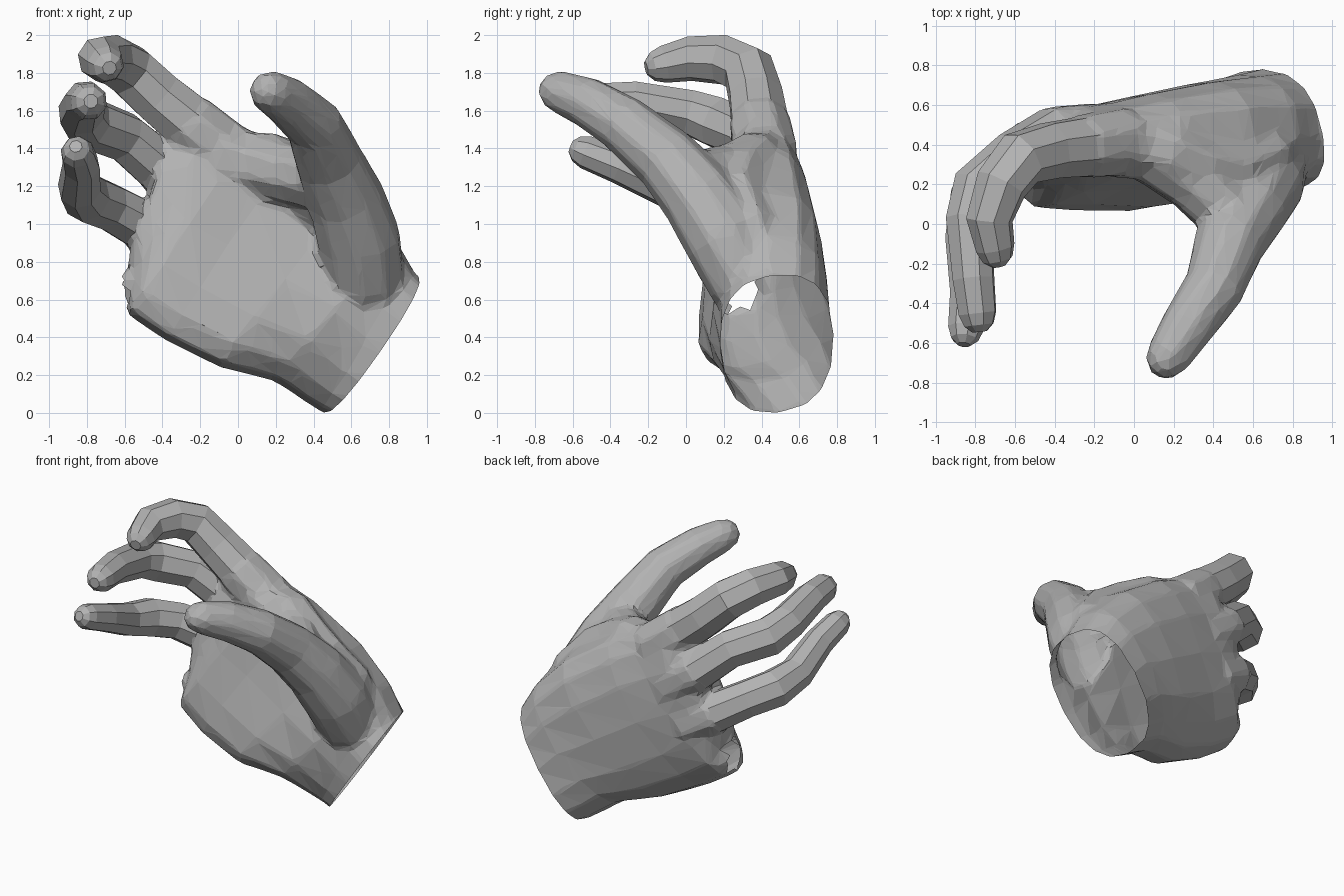
import bpy, bmesh, math
from mathutils import Vector

cube = bpy.data.objects.get("Cube")
if cube:
    bpy.data.objects.remove(cube, do_unlink=True)

grey = bpy.data.materials.new("plain grey")
grey.use_nodes = True
GREY = (0.45, 0.45, 0.45, 1)
grey.diffuse_color = GREY
grey.node_tree.nodes["Principled BSDF"].inputs["Base Color"].default_value = GREY


def skin(bm, rings):
    """Bridge a list of point rings and close both ends."""
    loops = [[bm.verts.new(p) for p in ring] for ring in rings]
    for a, b in zip(loops, loops[1:]):
        for i in range(len(a)):
            j = (i + 1) % len(a)
            bm.faces.new((a[i], a[j], b[j], b[i]))
    bm.faces.new(loops[0][::-1])
    bm.faces.new(loops[-1])


def tube(bm, path, sides=8):
    """Tube along (x, y, z, radius) stations with a rounded far end."""
    pts = [Vector(p[:3]) for p in path]
    radii = [p[3] for p in path]
    out, end, r = (pts[-1] - pts[-2]).normalized(), pts[-1], radii[-1]
    for reach, size in ((0.6, 0.78), (0.95, 0.38)):
        pts.append(end + out * r * reach)
        radii.append(r * size)
    rings, old = [], None
    for i, p in enumerate(pts):
        t = (pts[min(i + 1, len(pts) - 1)] - pts[max(i - 1, 0)]).normalized()
        if old is None:
            u = t.cross(Vector((0, 1, 0))).normalized()
        else:
            u = old.rotation_difference(t) @ u
        v, old = t.cross(u), t
        angles = [2 * math.pi * (k + 0.5) / sides for k in range(sides)]
        rings.append([p + (u * math.cos(a) + v * math.sin(a)) * radii[i] for a in angles])
    skin(bm, rings)


def section(little, index, back, front, lean, hollow, n=16):
    """Palm cross-section between its edges; the front leans to the little finger."""
    little, index = Vector(little), Vector(index)
    mid, half = (little + index) / 2, (index - little) / 2
    ring = []
    for k in range(n):
        a = 2 * math.pi * k / n
        c, s = math.cos(a), math.sin(a)
        c = math.copysign(abs(c) ** 0.85, c)
        s = math.copysign(abs(s) ** 0.8, s)
        palm = front * (1 - lean * c) - hollow * (1 - c * c)
        ring.append(mid + half * c + Vector((0, s * (back if s > 0 else palm), 0)))
    return ring


def finish(name, bm):
    bmesh.ops.recalc_face_normals(bm, faces=bm.faces)
    mesh = bpy.data.meshes.new(name)
    bm.to_mesh(mesh)
    bm.free()
    mesh.materials.append(grey)
    obj = bpy.data.objects.new(name, mesh)
    bpy.context.collection.objects.link(obj)
    return obj


# Three curled fingers, from inside the knuckle to the tip
fingers = {
    "index_finger": [(-0.05, 0.42, 1.36, 0.17), (-0.25, 0.39, 1.53, 0.16),
                     (-0.42, 0.37, 1.67, 0.15), (-0.57, 0.33, 1.81, 0.145),
                     (-0.67, 0.20, 1.87, 0.135), (-0.73, 0.02, 1.875, 0.12),
                     (-0.70, -0.12, 1.845, 0.10)],
    "middle_finger": [(-0.18, 0.46, 1.13, 0.15), (-0.40, 0.45, 1.29, 0.145),
                      (-0.60, 0.34, 1.46, 0.135), (-0.79, 0.17, 1.535, 0.14),
                      (-0.83, 0.02, 1.59, 0.125), (-0.81, -0.28, 1.65, 0.11),
                      (-0.79, -0.45, 1.65, 0.10)],
    "ring_finger": [(-0.30, 0.44, 0.88, 0.145), (-0.50, 0.40, 0.99, 0.14),
                    (-0.68, 0.27, 1.09, 0.13), (-0.80, 0.12, 1.14, 0.135),
                    (-0.84, -0.08, 1.19, 0.115), (-0.83, -0.35, 1.31, 0.10),
                    (-0.85, -0.53, 1.38, 0.09)],
}
body = bmesh.new()
for name, path in fingers.items():
    bm = bmesh.new()
    tube(bm, path[1:])
    finish(name, bm)
    # Knuckle that blends the finger into the palm
    tube(body, [(*p[:3], p[3] * swell) for p, swell in zip(path, (1.08, 1.06, 0.75))])

# Palm and wrist: lofted from beyond the wrist cut to the finger webs
skin(body, [
    section((0.56, 0.48, -0.05), (1.05, 0.44, 0.64), 0.32, 0.28, 0, 0),
    section((0.43, 0.48, 0.01), (0.93, 0.44, 0.75), 0.33, 0.28, 0, 0),
    section((0.19, 0.36, 0.17), (0.83, 0.44, 0.93), 0.35, 0.28, 0.1, 0.02),
    section((-0.10, 0.26, 0.24), (0.60, 0.44, 1.17), 0.35, 0.25, 0.35, 0.06),
    section((-0.38, 0.22, 0.38), (0.27, 0.41, 1.40), 0.32, 0.21, 0.35, 0.07),
    section((-0.59, 0.25, 0.52), (0.07, 0.41, 1.49), 0.26, 0.22, 0.3, 0.05),
    section((-0.57, 0.30, 0.68), (-0.13, 0.42, 1.58), 0.21, 0.18, 0.1, 0.03),
    section((-0.58, 0.34, 0.82), (-0.36, 0.42, 1.45), 0.14, 0.14, 0, 0),
])

# Thumb with its mound
tube(body, [(0.64, 0.42, 0.45, 0.14), (0.67, 0.33, 0.70, 0.22), (0.64, 0.21, 0.92, 0.225),
            (0.57, 0.07, 1.14, 0.205), (0.48, -0.10, 1.34, 0.18),
            (0.40, -0.33, 1.53, 0.155), (0.26, -0.53, 1.65, 0.135),
            (0.17, -0.67, 1.70, 0.115)], sides=10)
# Web between thumb and palm: an outer ridge and a filler behind it
tube(body, [(0.50, 0.04, 1.22, 0.17), (0.30, 0.22, 1.26, 0.165),
            (0.08, 0.38, 1.31, 0.18), (-0.08, 0.40, 1.37, 0.18)])
tube(body, [(0.72, 0.40, 0.70, 0.18), (0.64, 0.33, 0.97, 0.18), (0.49, 0.26, 1.14, 0.18),
            (0.33, 0.29, 1.25, 0.17), (0.15, 0.37, 1.33, 0.17)])
# Stump of the little finger
tube(body, [(-0.40, 0.32, 0.64, 0.14), (-0.50, 0.30, 0.66, 0.14)])
hand = finish("palm_and_thumb", body)

# Merge the overlapping masses into one faceted skin
remesh = hand.modifiers.new("merge", 'REMESH')
remesh.mode = 'VOXEL'
remesh.voxel_size = 0.022
smooth = hand.modifiers.new("soften", 'SMOOTH')
smooth.factor = 0.5
smooth.iterations = 6
facets = hand.modifiers.new("facets", 'DECIMATE')
facets.ratio = 0.05
depsgraph = bpy.context.evaluated_depsgraph_get()
mesh = bpy.data.meshes.new_from_object(hand.evaluated_get(depsgraph))
hand.modifiers.clear()
hand.data = mesh

# Open the wrist with a straight cut, and the stump with a ragged hole
bm = bmesh.new()
bm.from_mesh(mesh)
bmesh.ops.bisect_plane(bm, geom=bm.verts[:] + bm.edges[:] + bm.faces[:],
                       plane_co=(0.70, 0.49, 0.37), plane_no=(0.81, 0.22, -0.55),
                       clear_outer=True)
bm.normal_update()
torn = [f for f in bm.faces if f.normal.x < -0.7
        and (f.calc_center_median() - Vector((-0.61, 0.29, 0.66))).length < 0.12]
bmesh.ops.delete(bm, geom=torn, context='FACES')
bm.to_mesh(mesh)
bm.free()
